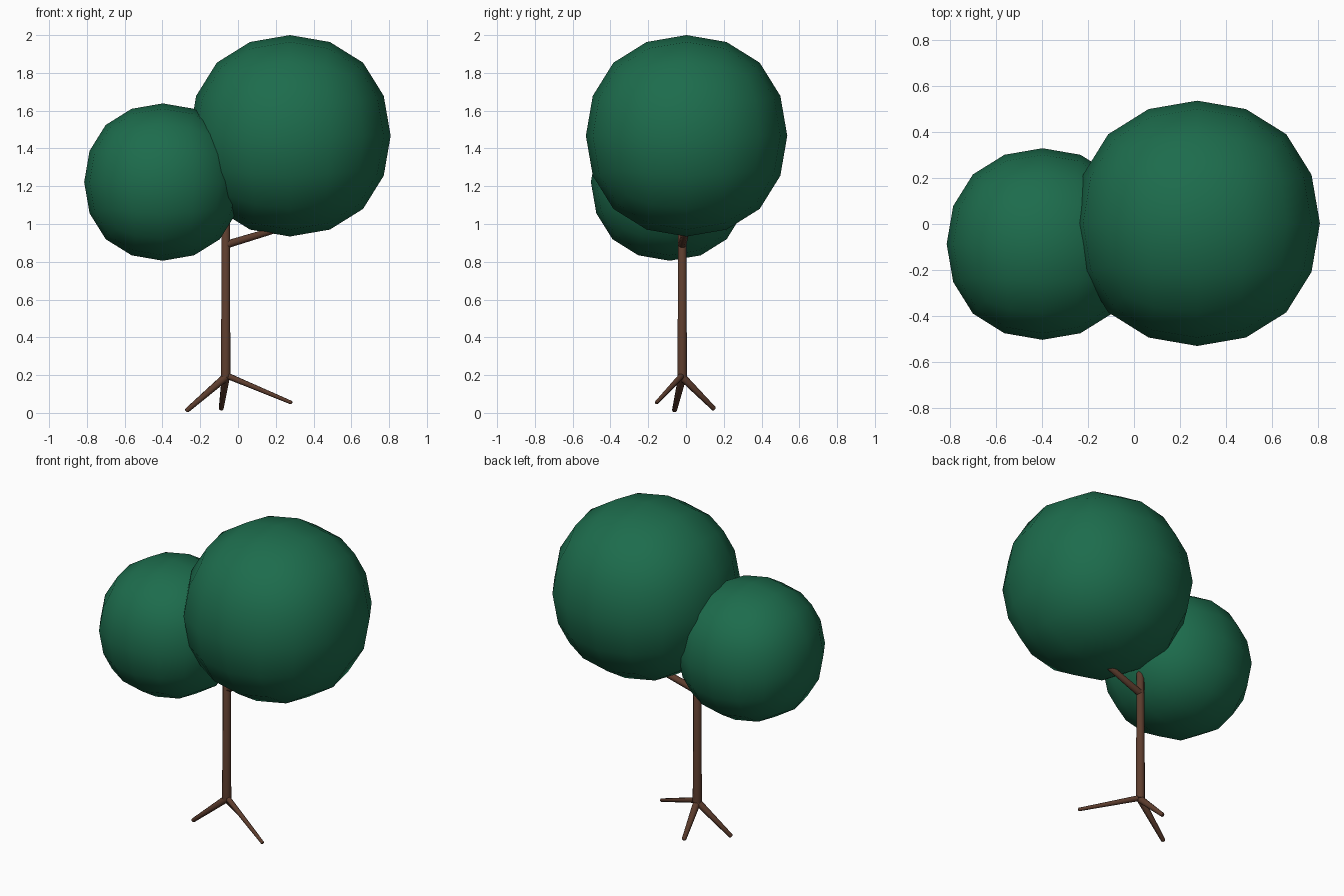
import bpy, bmesh, math
from mathutils import Vector

if "Cube" in bpy.data.objects:
    bpy.data.objects.remove(bpy.data.objects["Cube"])


def material(name, rgb):
    m = bpy.data.materials.new(name)
    m.diffuse_color = (*rgb, 1)
    m.use_nodes = True
    m.node_tree.nodes["Principled BSDF"].inputs["Base Color"].default_value = m.diffuse_color
    return m


GREEN = material("leaf_green", (0.012, 0.15, 0.073))
BROWN = material("bark_brown", (0.11, 0.047, 0.027))


def limb(name, start, end, r0, r1, sides=8):
    """Tapered round limb with a softened tip."""
    a, b = Vector(start), Vector(end)
    axis = b - a
    turn = axis.to_track_quat('Z', 'Y')
    tip = r1 * 0.5 / axis.length
    bm = bmesh.new()
    rings = []
    for t, r in ((0, r0), (1 - tip, r1), (1, r1 * 0.6)):
        ring = []
        for i in range(sides):
            ang = math.tau * (i + 0.5) / sides
            ring.append(bm.verts.new(a + axis * t + turn @ Vector((r * math.cos(ang), r * math.sin(ang), 0))))
        rings.append(ring)
    for low, high in zip(rings, rings[1:]):
        for i in range(sides):
            j = (i + 1) % sides
            bm.faces.new((low[i], low[j], high[j], high[i])).smooth = True
    bm.faces.new(rings[0][::-1])
    bm.faces.new(rings[-1])
    me = bpy.data.meshes.new(name)
    bm.to_mesh(me)
    bm.free()
    me.materials.append(BROWN)
    ob = bpy.data.objects.new(name, me)
    bpy.context.collection.objects.link(ob)


def foliage(name, centre, half):
    """Leaf ball: a cube rounded by two subdivision levels."""
    bpy.ops.mesh.primitive_cube_add(size=2 * half, location=centre)
    ob = bpy.context.object
    ob.name = name
    ob.data.materials.append(GREEN)
    bpy.ops.object.shade_smooth()
    sub = ob.modifiers.new("round", 'SUBSURF')
    sub.levels = sub.render_levels = 2


# Leaf balls
foliage("large_foliage", (0.275, 0.003, 1.467), 0.635)
foliage("small_foliage", (-0.398, -0.087, 1.222), 0.496)

# Trunk and side branch
base = (-0.065, -0.02, 0.19)
limb("trunk", base, (-0.065, -0.02, 1.1), 0.027, 0.023)
limb("branch", (-0.065, -0.02, 0.89), (0.25, 0.005, 0.985), 0.022, 0.018)

# Three splayed roots
limb("left_root", base, (-0.275, -0.062, 0.009), 0.022, 0.013)
limb("back_root", base, (-0.09, 0.152, 0.018), 0.022, 0.013)
limb("right_root", (-0.065, -0.02, 0.2), (0.285, -0.158, 0.053), 0.017, 0.010)
